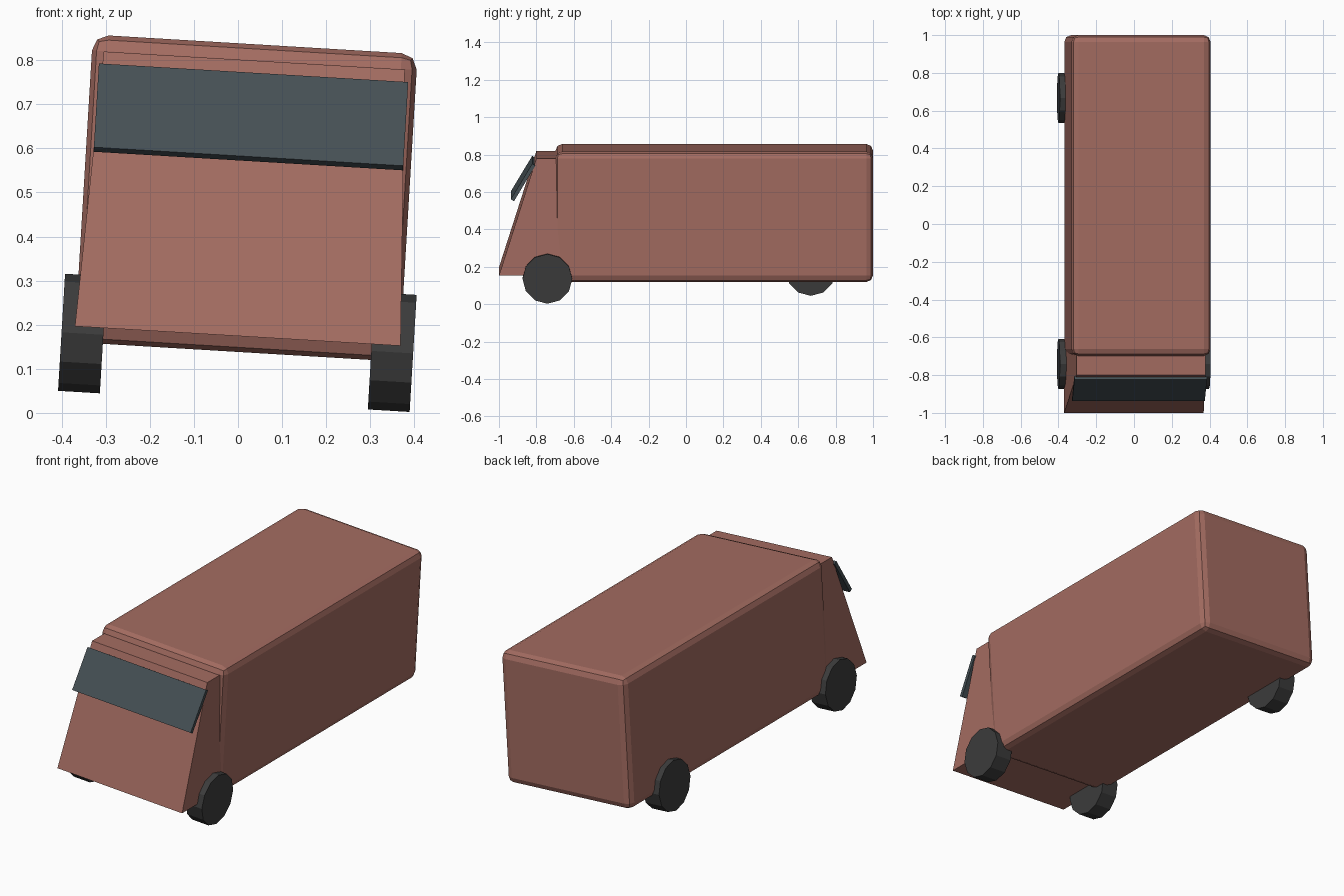
import bpy, bmesh
from math import radians, pi
from mathutils import Matrix, Vector

if "Cube" in bpy.data.objects:
    bpy.data.objects.remove(bpy.data.objects["Cube"])

CX = -0.011                                   # centre line before the body leans
LEAN = Matrix.Rotation(0.06, 4, 'Y')          # whole van leans to its right


def material(name, rgb):
    m = bpy.data.materials.new(name)
    m.diffuse_color = (*rgb, 1)
    m.use_nodes = True
    m.node_tree.nodes["Principled BSDF"].inputs["Base Color"].default_value = m.diffuse_color
    return m


paint = material("paint", (0.37, 0.15, 0.12))
glass = material("glass", (0.06, 0.08, 0.09))
rubber = material("rubber", (0.045, 0.045, 0.045))


def add_object(name, bm, mat):
    bmesh.ops.recalc_face_normals(bm, faces=bm.faces)
    bm.transform(LEAN)
    me = bpy.data.meshes.new(name)
    bm.to_mesh(me)
    bm.free()
    me.materials.append(mat)
    ob = bpy.data.objects.new(name, me)
    bpy.context.collection.objects.link(ob)
    return ob


def box(size, centre, tilt=0):
    bm = bmesh.new()
    bmesh.ops.create_cube(bm, size=1)
    bm.transform(Matrix.Translation(centre) @ Matrix.Rotation(tilt, 4, 'X')
                 @ Matrix.Diagonal((*size, 1)))
    return bm


# Cargo body with rounded edges
body = add_object("cargo_body", box((0.738, 1.698, 0.699), (CX, 0.151, 0.4875)), paint)
bevel = body.modifiers.new("rounded_edges", 'BEVEL')
bevel.width = 0.036
bevel.segments = 2

# Cab: sloped front, narrowing towards the roof
bm = box((1, 1, 1), (0, 0, 0))
for v in bm.verts:
    top, front = v.co.z > 0, v.co.y < 0
    half = 0.342 if top else 0.37
    y = (-0.80 if top else -1.0) if front else -0.665
    v.co = Vector((CX + (half if v.co.x > 0 else -half), y, 0.80 if top else 0.174))
add_object("cab", bm, paint)

# Windscreen slab standing off the cab at its lower edge
add_object("windscreen", box((0.703, 0.02, 0.222), (CX, -0.871, 0.672), radians(-31)), glass)

# Wheels (the rear right one is missing)
for name, side, y in (("front_right_wheel", 1, -0.741),
                      ("front_left_wheel", -1, -0.741),
                      ("rear_left_wheel", -1, 0.667)):
    bm = bmesh.new()
    bmesh.ops.create_cone(bm, cap_ends=True, segments=12,
                          radius1=0.133, radius2=0.133, depth=0.095)
    bm.transform(Matrix.Translation((CX + side * 0.352, y, 0.1585))
                 @ Matrix.Rotation(pi / 2, 4, 'Y'))
    add_object(name, bm, rubber)
